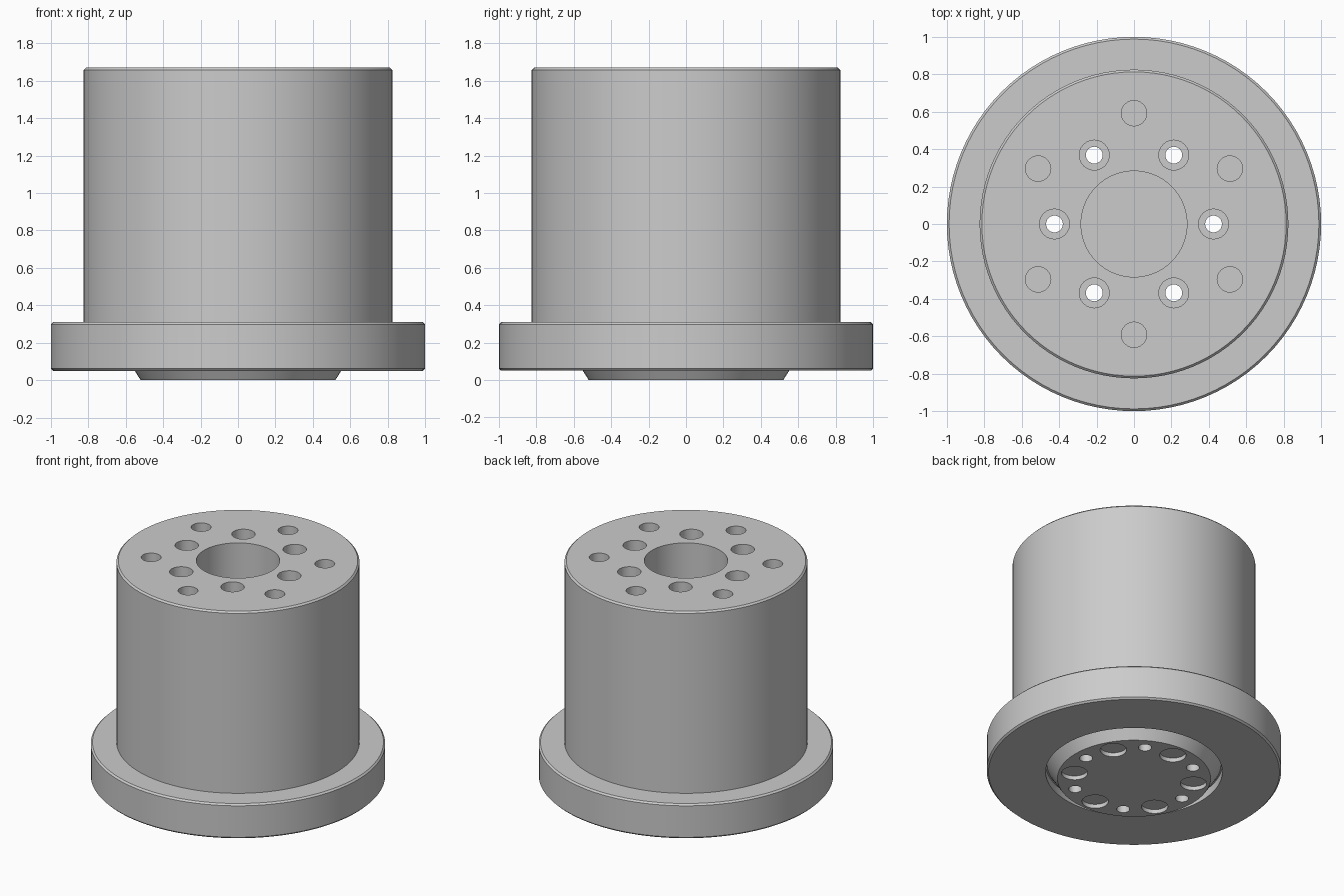
import bpy
import math
from mathutils import Matrix, Vector

cube = bpy.data.objects.get("Cube")
if cube:
    bpy.data.objects.remove(cube, do_unlink=True)

steel = bpy.data.materials.new("steel_grey")
steel.use_nodes = True
GREY = (0.6, 0.6, 0.6, 1)
steel.diffuse_color = GREY
steel.node_tree.nodes["Principled BSDF"].inputs["Base Color"].default_value = GREY


def lathe(profile, places, sides):
    """Mesh data for a closed profile turned about z, once at each place."""
    verts, faces = [], []
    for px, py in places:
        base = len(verts)
        rings = []
        for r, z in profile:
            start = len(verts)
            if r == 0:
                verts.append((px, py, z))
                rings.append([start] * sides)
            else:
                for i in range(sides):
                    a = math.tau * i / sides
                    verts.append((px + r * math.cos(a), py + r * math.sin(a), z))
                rings.append(list(range(start, start + sides)))
        for low, high in zip(rings, rings[1:]):
            for i in range(sides):
                j = (i + 1) % sides
                quad = [low[i], low[j], high[j], high[i]]
                faces.append(list(dict.fromkeys(quad)))
    return verts, faces


def make(name, profile, places=((0, 0),), sides=24):
    mesh = bpy.data.meshes.new(name)
    mesh.from_pydata(*[lathe(profile, places, sides)[0], [], lathe(profile, places, sides)[1]])
    mesh.materials.append(steel)
    obj = bpy.data.objects.new(name, mesh)
    bpy.context.collection.objects.link(obj)
    return obj


def circle_of(radius, offset):
    angles = [math.radians(offset + 60 * i) for i in range(6)]
    return [(radius * math.cos(a), radius * math.sin(a)) for a in angles]


def drill(r, low, high):
    return [(0, low), (r, low), (r, high), (0, high)]


# Turned body: tapered boss, ring groove, flange, barrel, blind centre bore
TOP, FLOOR, BEV = 1.67, 0.4, 0.012
hub = make("flanged_hub", [
    (0, 0), (0.52, 0), (0.59, 0.11), (0.6, 0.11), (0.6, 0.05),
    (1 - BEV, 0.05), (1, 0.05 + BEV), (1, 0.31 - BEV), (1 - BEV, 0.31),
    (0.825, 0.31), (0.825, TOP - BEV), (0.825 - BEV, TOP),
    (0.283, TOP), (0.283, FLOOR), (0, FLOOR)], sides=96)

# Drilled holes: stepped through bolts, blind outer holes, shallow boss pockets
cutters = [
    make("bolt_hole_cutter", [(0, -0.1), (0.045, -0.1), (0.045, 0.4),
                              (0.08, 0.4), (0.08, 1.8), (0, 1.8)], circle_of(0.425, 0)),
    make("outer_hole_cutter", drill(0.068, 1.2, 1.8), circle_of(0.592, 30)),
    make("boss_pocket_cutter", drill(0.09, -0.1, 0.03), circle_of(0.41, 30)),
]
bpy.context.view_layer.objects.active = hub
for cutter in cutters:
    mod = hub.modifiers.new(cutter.name, "BOOLEAN")
    mod.operation = "DIFFERENCE"
    mod.solver = "EXACT"
    mod.object = cutter
    bpy.ops.object.modifier_apply(modifier=mod.name)
    bpy.data.objects.remove(cutter, do_unlink=True)

bpy.ops.object.select_all(action="DESELECT")
hub.select_set(True)
bpy.ops.object.shade_smooth_by_angle(angle=math.radians(30))
